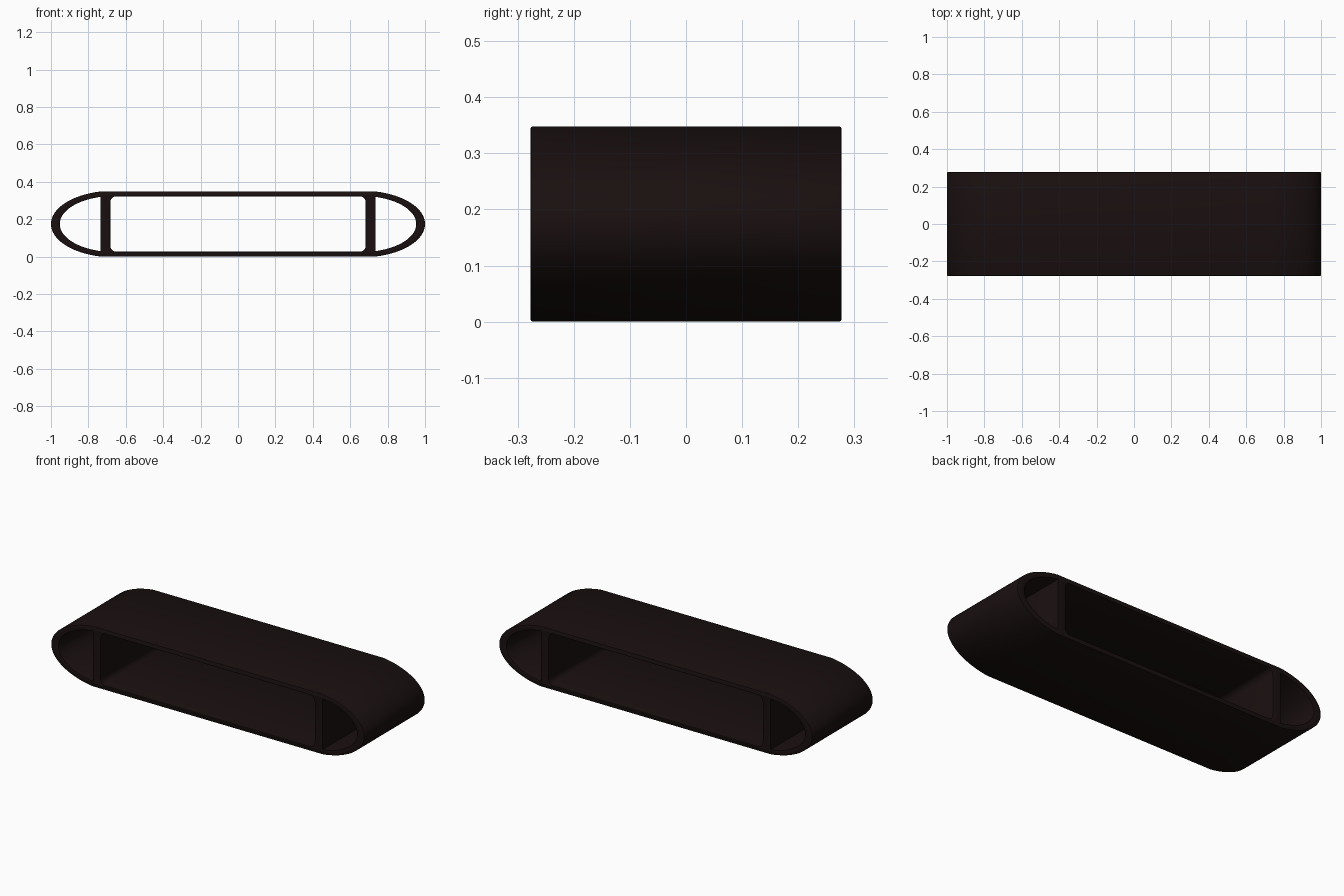
import bpy, bmesh, math

if "Cube" in bpy.data.objects:
    bpy.data.objects.remove(bpy.data.objects["Cube"])

H, HALF_Z, HALF_Y = 0.348, 0.174, 0.277
JOIN_X, CENTRE_X = 0.735, 0.66
BEVEL = 0.004


def arc(cx, cz, rx, rz, a0, a1, n):
    return [(cx + rx * math.cos(a0 + (a1 - a0) * i / n),
             cz + rz * math.sin(a0 + (a1 - a0) * i / n)) for i in range(n + 1)]


def nose(tip_x, join_half_z, n=40):
    # shallow-kinked elliptical end, from the bottom joint round to the top joint
    rx = tip_x - CENTRE_X
    a = math.acos((JOIN_X - CENTRE_X) / rx)
    return arc(CENTRE_X, HALF_Z, rx, join_half_z / math.sin(a), -a, a, n)


def mirrored(points):
    return [(-x, z) for x, z in reversed(points)]


def rounded_rect(hx, hz, r, n=8):
    pts = []
    for k, (sx, sz) in enumerate([(1, 1), (-1, 1), (-1, -1), (1, -1)]):
        pts += arc(sx * (hx - r), HALF_Z + sz * (hz - r), r, r,
                   k * math.pi / 2, (k + 1) * math.pi / 2, n)
    return pts


# Cross-section: outer outline, two end pockets, central opening
outer_nose = nose(1.0, HALF_Z)
outer = outer_nose + [(-x, z) for x, z in reversed(outer_nose)]
pocket = nose(0.953, 0.145)
loops = [outer, pocket, mirrored(pocket), rounded_rect(0.682, 0.148, 0.03)]

curve = bpy.data.curves.new("table_frame", 'CURVE')
curve.dimensions = '2D'
curve.fill_mode = 'BOTH'
curve.extrude = HALF_Y - BEVEL
curve.bevel_depth = BEVEL
curve.bevel_resolution = 1
curve.offset = -BEVEL
for pts in loops:
    spline = curve.splines.new('POLY')
    spline.points.add(len(pts) - 1)
    for p, (x, z) in zip(spline.points, pts):
        p.co = (x, z, 0, 1)
    spline.use_cyclic_u = True

# Extruded frame with eased front and back edges
frame = bpy.data.objects.new("table_frame", curve)
bpy.context.collection.objects.link(frame)
frame.rotation_euler.x = math.pi / 2
bpy.context.view_layer.objects.active = frame
frame.select_set(True)
bpy.ops.object.convert(target='MESH')
frame = bpy.context.object
bpy.ops.object.transform_apply(rotation=True)

bm = bmesh.new()
bm.from_mesh(frame.data)
bmesh.ops.remove_doubles(bm, verts=bm.verts, dist=0.0001)
bmesh.ops.recalc_face_normals(bm, faces=bm.faces)
bm.to_mesh(frame.data)
bm.free()
bpy.ops.object.shade_smooth_by_angle(angle=math.radians(30))

# Very dark brown finish
mat = bpy.data.materials.new("dark_wood")
mat.diffuse_color = (0.01, 0.005, 0.005, 1)
mat.use_nodes = True
mat.node_tree.nodes["Principled BSDF"].inputs["Base Color"].default_value = mat.diffuse_color
frame.data.materials.clear()
frame.data.materials.append(mat)
